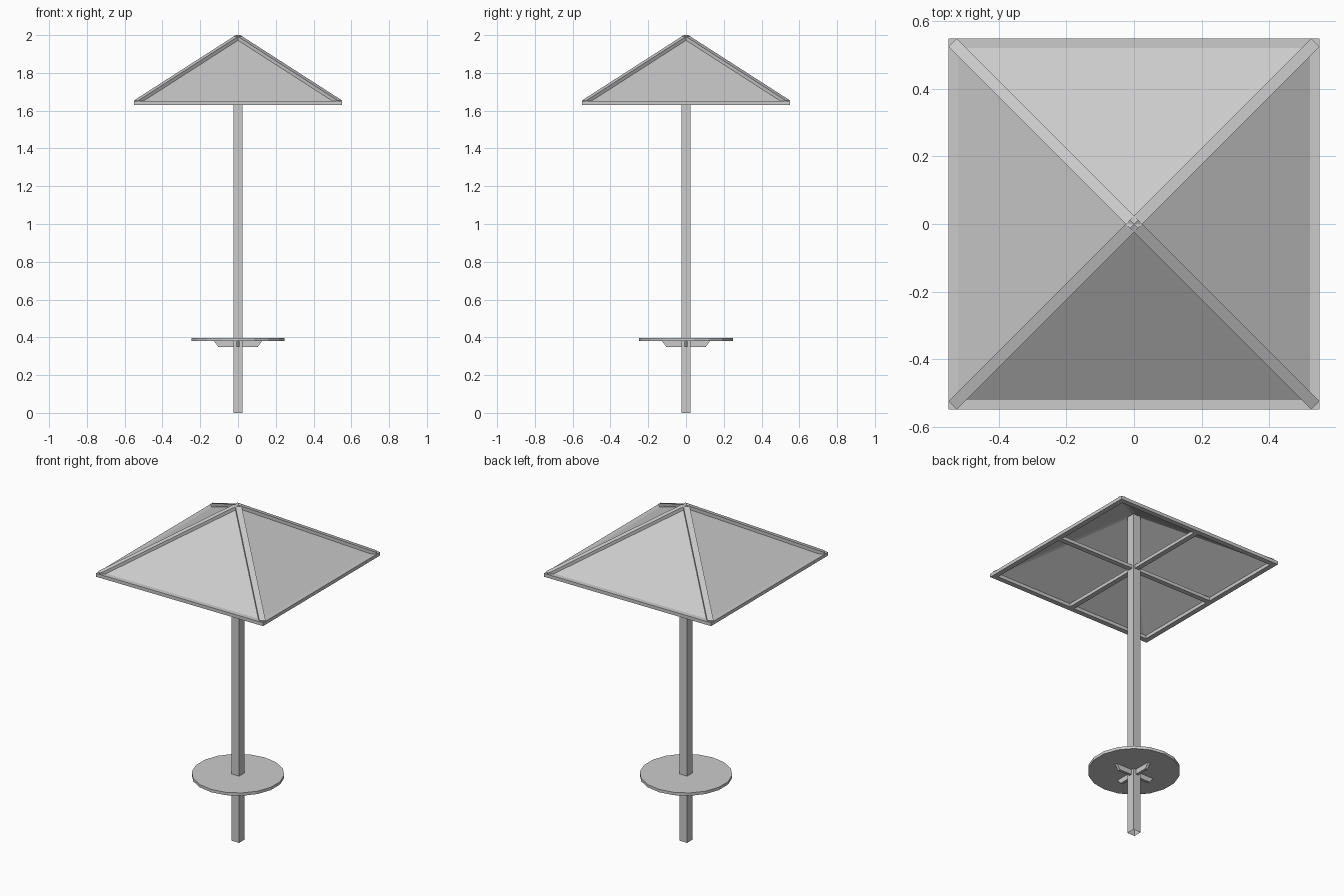
import bpy, bmesh, math
from mathutils import Matrix, Vector

if "Cube" in bpy.data.objects:
    bpy.data.objects.remove(bpy.data.objects["Cube"])

GREY = (0.6, 0.6, 0.6, 1)
mat = bpy.data.materials.new("plain grey")
mat.use_nodes = True
mat.diffuse_color = GREY
mat.node_tree.nodes["Principled BSDF"].inputs["Base Color"].default_value = GREY


def finish(name, bm):
    bmesh.ops.recalc_face_normals(bm, faces=bm.faces)
    mesh = bpy.data.meshes.new(name)
    bm.to_mesh(mesh)
    bm.free()
    mesh.materials.append(mat)
    obj = bpy.data.objects.new(name, mesh)
    bpy.context.collection.objects.link(obj)
    return obj


def board(name, profile, width, angle=0):
    """Extrude an (x, z) outline across its width, then turn it about z."""
    bm = bmesh.new()
    face = bm.faces.new([bm.verts.new((x, -width / 2, z)) for x, z in profile])
    new = bmesh.ops.extrude_face_region(bm, geom=[face])["geom"]
    verts = [v for v in new if isinstance(v, bmesh.types.BMVert)]
    bmesh.ops.translate(bm, verts=verts, vec=Vector((0, width, 0)))
    bmesh.ops.rotate(bm, verts=bm.verts, matrix=Matrix.Rotation(angle, 3, "Z"))
    return finish(name, bm)


def rect(x0, x1, z0, z1):
    return [(x0, z0), (x1, z0), (x1, z1), (x0, z1)]


def cone(name, sides, r1, r2, z0, z1, turn=0, caps=True):
    bm = bmesh.new()
    bmesh.ops.create_cone(bm, segments=sides, radius1=r1, radius2=r2, depth=z1 - z0, cap_ends=caps)
    bmesh.ops.remove_doubles(bm, verts=bm.verts, dist=1e-5)
    bmesh.ops.rotate(bm, verts=bm.verts, matrix=Matrix.Rotation(turn, 3, "Z"))
    bmesh.ops.translate(bm, verts=bm.verts, vec=Vector((0, 0, (z0 + z1) / 2)))
    return finish(name, bm)


ROOT2 = math.sqrt(2)
EAVE_LOW, EAVE_TOP, HALF, BEAM = 1.63, 1.65, 0.55, 0.03

# Square open-ended post
cone("post", 4, 0.025 * ROOT2, 0.025 * ROOT2, 0, 1.965, math.pi / 4, caps=False)

# Round table and the crossed brackets under it
cone("table_top", 18, 0.25, 0.25, 0.38, 0.397)
for i in range(2):
    board(f"table_bracket_{i + 1}",
          [(-0.105, 0.35), (0.105, 0.35), (0.128, 0.381), (-0.128, 0.381)],
          0.016, i * math.pi / 2)

# Pyramid roof sheet, open underneath
cone("roof_sheet", 4, 0.535 * ROOT2, 0, 1.6415, 1.985, math.pi / 4, caps=False)

# Hip beams along the four ridges
for i in range(4):
    board(f"hip_beam_{i + 1}",
          [(0, 1.98), (0.76, 1.635), (0.76, 1.655), (0, 2.0)],
          0.034, math.pi / 4 + i * math.pi / 2)

# Eave frame
bm = bmesh.new()
loops = []
for half, z in ((HALF, EAVE_LOW), (HALF, EAVE_TOP), (HALF - BEAM, EAVE_TOP), (HALF - BEAM, EAVE_LOW)):
    loops.append([bm.verts.new((sx * half, sy * half, z))
                  for sx, sy in ((-1, -1), (1, -1), (1, 1), (-1, 1))])
for a, b in zip(loops, loops[1:] + loops[:1]):
    for k in range(4):
        n = (k + 1) % 4
        bm.faces.new((a[k], a[n], b[n], b[k]))
finish("eave_frame", bm)

# Crossed beams inside the frame
for i in range(2):
    board(f"cross_beam_{i + 1}", rect(BEAM - HALF, HALF - BEAM, EAVE_LOW, EAVE_TOP),
          BEAM, i * math.pi / 2)
